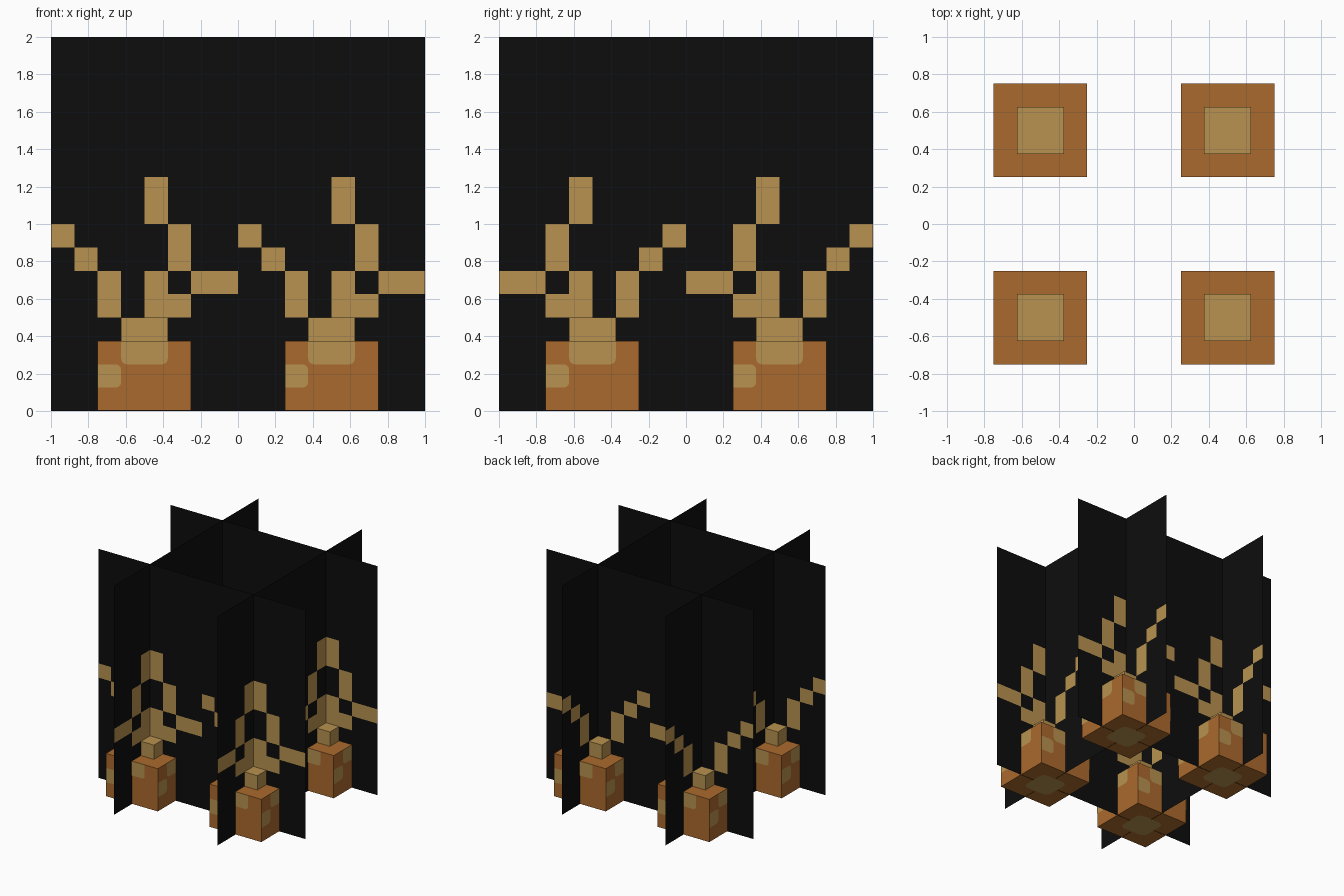
import bpy, bmesh, math
from mathutils import Matrix, Vector

cube = bpy.data.objects.get("Cube")
if cube:
    bpy.data.objects.remove(cube, do_unlink=True)


def material(name, rgb):
    m = bpy.data.materials.new(name)
    m.use_nodes = True
    m.diffuse_color = (*rgb, 1)
    m.node_tree.nodes["Principled BSDF"].inputs["Base Color"].default_value = (*rgb, 1)
    return m


POT = material("terracotta", (0.41, 0.143, 0.027))
TAN = material("tan", (0.479, 0.287, 0.08))
BLACK = material("black", (0.004, 0.004, 0.004))

CELL = 0.125      # size of one pattern square
LIFT = 0.002      # how far painted patches stand off the pot


def finish(bm, name, mats):
    mesh = bpy.data.meshes.new(name)
    bm.to_mesh(mesh)
    bm.free()
    for m in mats:
        mesh.materials.append(m)
    return mesh


def place(mesh, name, x, y):
    ob = bpy.data.objects.new(name, mesh)
    ob.location = (x, y, 0)
    bpy.context.scene.collection.objects.link(ob)


def add_box(bm, half, z0, z1):
    mat = Matrix.Translation((0, 0, (z0 + z1) / 2)) @ Matrix.Diagonal((2 * half, 2 * half, z1 - z0, 1))
    bmesh.ops.create_cube(bm, size=1, matrix=mat)


def add_patch(bm, mat, u0, v0, u1, v1, radii):
    """Flat rectangle in u, v with rounded corners, from bottom left counterclockwise."""
    pts = []
    for i, (u, v, r) in enumerate(zip((u0, u1, u1, u0), (v0, v0, v1, v1), radii)):
        cu = u + r * (1 if i in (0, 3) else -1)
        cv = v + r * (1 if i < 2 else -1)
        for k in range(4 if r else 1):
            a = math.pi + i * math.pi / 2 + k * math.pi / 6
            pts.append(mat @ Vector((cu + r * math.cos(a), cv + r * math.sin(a), 0)))
    bm.faces.new([bm.verts.new(p) for p in pts])


# Pot body and the stem on top of it
bm = bmesh.new()
add_box(bm, 0.25, LIFT, 3 * CELL)
pot_mesh = finish(bm, "pot", [POT])
bm = bmesh.new()
add_box(bm, CELL, 3 * CELL, 4 * CELL)
stem_mesh = finish(bm, "stem", [TAN])

# Painted patches: two on each side, one underneath
bm = bmesh.new()
R = 0.03
for turn in range(4):
    side = (Matrix.Rotation(turn * math.pi / 2, 4, "Z")
            @ Matrix.Translation((0, -0.25 - LIFT, 0))
            @ Matrix.Rotation(math.pi / 2, 4, "X"))
    add_patch(bm, side, -CELL, 2 * CELL, CELL, 3 * CELL, (R, R, 0, 0))
    add_patch(bm, side, -2 * CELL, CELL, -CELL, 2 * CELL, (0, R, R, 0))
under = Matrix.Rotation(math.pi, 4, "X")
add_patch(bm, under, -CELL, -CELL, CELL, CELL, (0.05,) * 4)
patch_mesh = finish(bm, "pot_patches", [TAN])

# Branch squares as column: rows
BRANCH = {0: (7,), 1: (6,), 2: (4, 5), 4: (4, 5, 8, 9), 5: (4, 6, 7), 6: (5,), 7: (5,)}


def panel(name, mirrored):
    bm = bmesh.new()
    bmesh.ops.create_grid(bm, x_segments=8, y_segments=16, size=1,
                          matrix=Matrix.Diagonal((0.5, 1, 1, 1)))
    for f in bm.faces:
        c = f.calc_center_median()
        col = int((c.x + 0.5) / CELL)
        row = int((c.y + 1) / CELL)
        if mirrored:
            col = 7 - col
        f.material_index = int(row in BRANCH.get(col, ()))
    spin = Matrix.Rotation(math.pi / 2, 4, "X")
    if mirrored:
        spin = Matrix.Rotation(math.pi / 2, 4, "Z") @ spin
    bm.transform(Matrix.Translation((0, 0, 1)) @ spin)
    return finish(bm, name, [BLACK, TAN])


cross_panel = panel("branch_panel_across", False)
depth_panel = panel("branch_panel_deep", True)

# Four potted plants, each with two crossed panels
for y, row in ((-0.5, "front"), (0.5, "back")):
    for x, side in ((-0.5, "right"), (0.5, "left")):
        for mesh in (pot_mesh, stem_mesh, patch_mesh, cross_panel, depth_panel):
            place(mesh, f"{row}_{side}_{mesh.name}", x, y)
